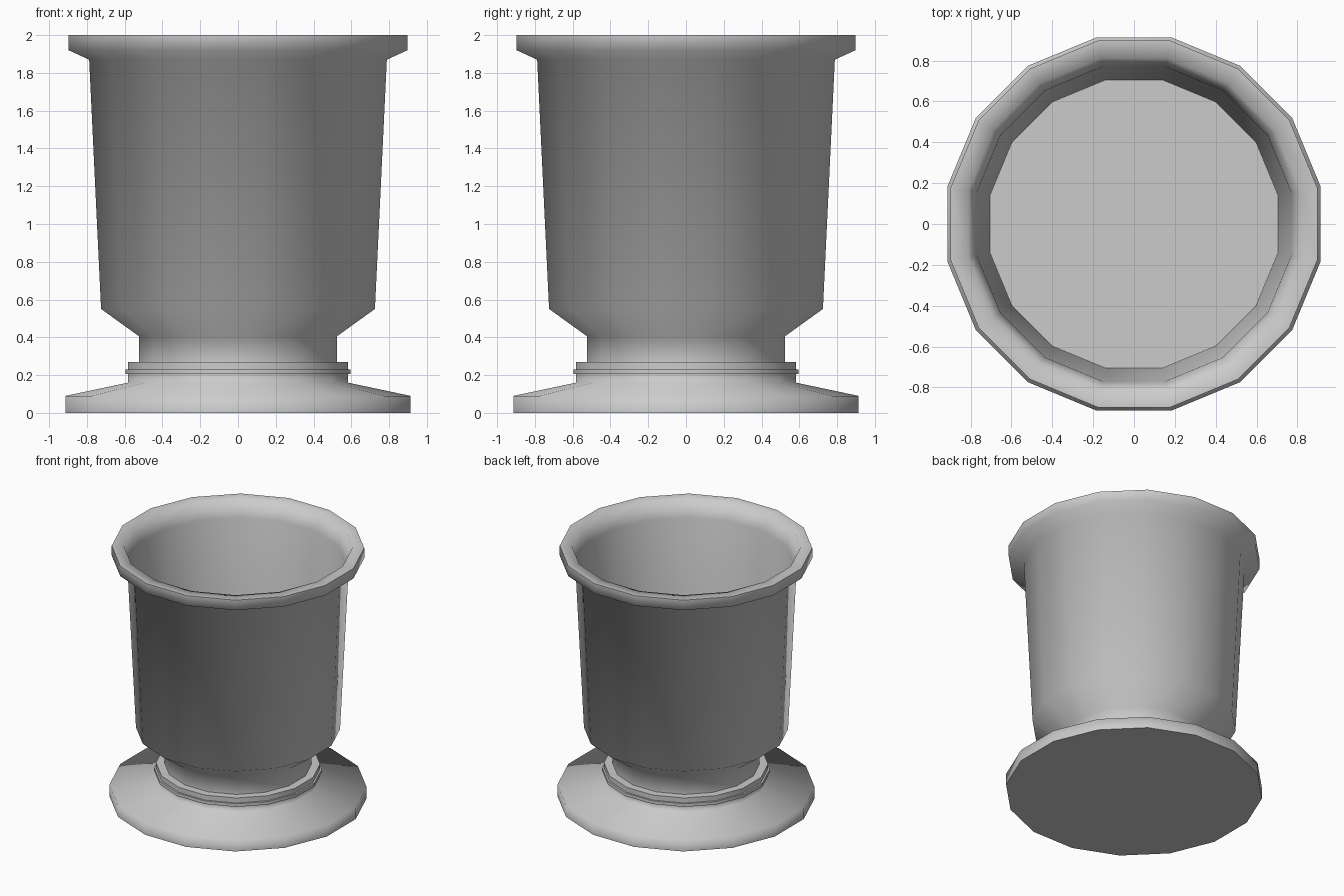
import bpy, bmesh, math

if "Cube" in bpy.data.objects:
    bpy.data.objects.remove(bpy.data.objects["Cube"])

SIDES = 16
STEP = 2 * math.pi / SIDES


def lathe(name, profile, smooth_angle):
    """Spin (flat radius, z) points into a 16-sided part; radius 0 closes with a cap."""
    bm = bmesh.new()
    rings = []
    for flat, z in profile:
        r = flat / math.cos(STEP / 2)          # flat-to-centre -> corner radius
        rings.append([bm.verts.new((r * math.cos((i + 0.5) * STEP),
                                    r * math.sin((i + 0.5) * STEP), z))
                      for i in range(SIDES)] if flat else None)
    for a, b in zip(rings, rings[1:]):
        if a is None:                          # cap facing down
            bm.faces.new(b[::-1])
        elif b is None:                        # cap facing up
            bm.faces.new(a)
        else:
            for i in range(SIDES):
                j = (i + 1) % SIDES
                bm.faces.new((a[i], a[j], b[j], b[i]))
    mesh = bpy.data.meshes.new(name)
    bm.to_mesh(mesh)
    bm.free()
    obj = bpy.data.objects.new(name, mesh)
    bpy.context.collection.objects.link(obj)
    bpy.ops.object.select_all(action='DESELECT')
    obj.select_set(True)
    bpy.context.view_layer.objects.active = obj
    bpy.ops.object.shade_smooth_by_angle(angle=math.radians(smooth_angle))
    return obj


# Wide sloping foot, closed underneath
lathe("foot", [(0, 0), (0.914, 0), (0.914, 0.09), (0.583, 0.16), (0.583, 0.205)], 80)

# Collar with a thin raised band
lathe("collar", [(0.583, 0.205), (0.596, 0.205), (0.596, 0.23), (0.583, 0.23),
                 (0.583, 0.27), (0.523, 0.27)], 40)

# Neck, tapered bowl, flared rim, and hollow inside down to the floor
lathe("cup", [(0.523, 0.27), (0.523, 0.405), (0.725, 0.55), (0.788, 1.87),
              (0.897, 1.92), (0.897, 2.0), (0.812, 2.0), (0.77, 1.87),
              (0.705, 0.56), (0, 0.56)], 75)
